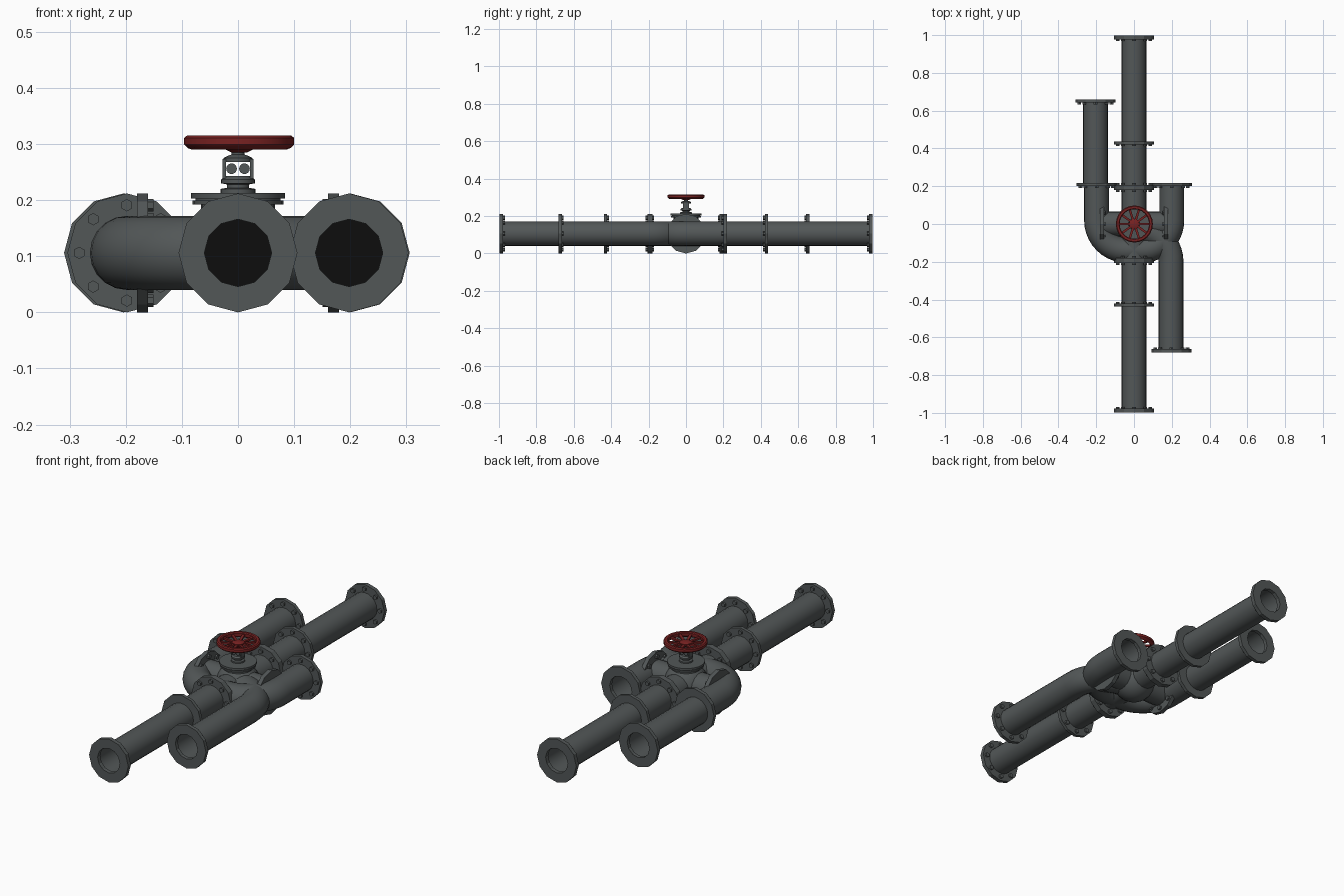
import bpy, bmesh, math
from mathutils import Vector, Matrix

if "Cube" in bpy.data.objects:
    bpy.data.objects.remove(bpy.data.objects["Cube"])

ZC, R, RF = 0.106, 0.066, 0.106   # pipe axis height, pipe radius, flange radius


def material(name, rgb):
    m = bpy.data.materials.new(name)
    m.diffuse_color = (*rgb, 1)
    m.use_nodes = True
    m.node_tree.nodes["Principled BSDF"].inputs["Base Color"].default_value = m.diffuse_color
    return m


IRON = material("iron_grey", (0.085, 0.095, 0.096))
RED = material("wheel_red", (0.19, 0.016, 0.016))
DARK = material("bore_black", (0.004, 0.004, 0.004))


def finish(bm, name, mat, smooth=True, recalc=True):
    if recalc:
        bmesh.ops.recalc_face_normals(bm, faces=bm.faces)
    me = bpy.data.meshes.new(name)
    bm.to_mesh(me)
    bm.free()
    ob = bpy.data.objects.new(name, me)
    bpy.context.collection.objects.link(ob)
    me.materials.append(mat)
    if smooth:
        bpy.ops.object.select_all(action='DESELECT')
        ob.select_set(True)
        bpy.context.view_layer.objects.active = ob
        bpy.ops.object.shade_smooth_by_angle(angle=math.radians(35))
    return ob


def bridge(bm, a, b):
    n = len(a)
    for i in range(n):
        bm.faces.new((a[i], a[(i + 1) % n], b[(i + 1) % n], b[i]))


def lathe(bm, profile, mtx, sides, closed=False):
    """Spin (radius, height) points about the local z axis."""
    rings = []
    for r, h in profile:
        rings.append([bm.verts.new(mtx @ Vector((r * math.cos(t), r * math.sin(t), h)))
                      for t in (2 * math.pi * i / sides for i in range(sides))])
    for a, b in zip(rings, rings[1:]):
        bridge(bm, a, b)
    if closed:
        bridge(bm, rings[-1], rings[0])
    else:
        bm.faces.new(rings[0])
        bm.faces.new(rings[-1])


def pipe(name, path, sides=20):
    """Open tube along a path in the pipe plane."""
    bm = bmesh.new()
    pts = [Vector((x, y, ZC)) for x, y in path]
    prev = None
    for i, p in enumerate(pts):
        d = (pts[min(i + 1, len(pts) - 1)] - pts[max(i - 1, 0)]).normalized()
        s = d.cross(Vector((0, 0, 1)))
        ring = [bm.verts.new(p + R * (math.cos(t) * s + Vector((0, 0, math.sin(t)))))
                for t in (2 * math.pi * k / sides for k in range(sides))]
        if prev:
            bridge(bm, prev, ring)
        prev = ring
    return finish(bm, name, IRON)


def arc(cx, cy, r, a0, a1, n=10):
    return [(cx + r * math.cos(math.radians(a0 + (a1 - a0) * i / n)),
             cy + r * math.sin(math.radians(a0 + (a1 - a0) * i / n))) for i in range(n + 1)]


def flange(name, x, y, direction, t=0.018, bolts=(1,)):
    """Ring with outer face at (x, y); direction points to the bolted side."""
    d = Vector((*direction, 0))
    mtx = Matrix.Translation((x, y, ZC)) @ d.to_track_quat('Z', 'Y').to_matrix().to_4x4()
    bm = bmesh.new()
    lathe(bm, [(0.06, 0), (RF, 0), (RF, t), (0.06, t)], mtx, 12, closed=True)
    for side in bolts:
        h = t + 0.004 if side > 0 else -0.004
        for k in range(8):
            a = k * math.pi / 4
            bmesh.ops.create_cone(
                bm, cap_ends=True, segments=6, radius1=0.011, radius2=0.011, depth=0.010,
                matrix=mtx @ Matrix.Translation((0.085 * math.cos(a), 0.085 * math.sin(a), h)))
    return finish(bm, name, IRON, smooth=False)


def bore(name, x, y):
    """Dark disc deep inside an open pipe end."""
    bm = bmesh.new()
    bmesh.ops.create_circle(bm, cap_ends=True, segments=16, radius=R - 0.001,
                            matrix=Matrix.Translation((x, y, ZC)) @ Matrix.Rotation(math.pi / 2, 4, 'X'))
    return finish(bm, name, DARK, smooth=False)


# Straight main line with its flanges, front and back
pipe("main_pipe", [(0, -0.995), (0, 0.995)])
for s, tag in ((-1, "front"), (1, "back")):
    flange(f"main_end_flange_{tag}", 0, s * 0.998, (0, -s), 0.02)
    flange(f"main_mid_flange_{tag}", 0, s * 0.438, (0, -s), 0.016)
    flange(f"valve_flange_{tag}", 0, s * 0.207, (0, -s), 0.028, (1, -1))
    bore(f"main_bore_{tag}", 0, s * 0.86)

# Cross branches of the valve body
pipe("valve_cross_branch", [(-0.178, 0), (0.178, 0)])
for s, tag in ((-1, "left"), (1, "right")):
    flange(f"valve_flange_{tag}", s * 0.18, 0, (-s, 0), 0.02)

# U-shaped bend under the valve
pipe("u_bend", [(-0.198, 0.205)] + arc(-0.038, 0.02, 0.16, 180, 270)
     + arc(0.04, 0.02, 0.16, 270, 360) + [(0.2, 0.205)])
flange("u_bend_flange_right", 0.2, 0.218, (0, -1), 0.018)
flange("u_bend_flange_left", -0.198, 0.218, (0, -1), 0.018)
bore("u_bend_bore", 0.2, 0.08)

# Left branch to the back
pipe("left_pipe", [(-0.204, 0.2), (-0.204, 0.655)])
flange("left_pipe_flange", -0.204, 0.66, (0, -1), 0.018)
bore("left_pipe_bore", -0.204, 0.52)

# Right branch to the front, bending into the valve
pipe("right_pipe", [(0.196, -0.675)] + arc(0.03, -0.2, 0.166, 0, 90))
flange("right_pipe_flange", 0.198, -0.681, (0, 1), 0.018)
bore("right_pipe_bore", 0.196, -0.54)

# Round valve body
bm = bmesh.new()
bmesh.ops.create_uvsphere(bm, u_segments=24, v_segments=14, radius=0.099,
                          matrix=Matrix.Translation((0, 0, ZC)))
finish(bm, "valve_body", IRON)

# Bonnet and gland stack
bm = bmesh.new()
lathe(bm, [(0.066, 0.14), (0.066, 0.192), (0.081, 0.192), (0.081, 0.199), (0.076, 0.199),
           (0.076, 0.203), (0.084, 0.203), (0.084, 0.213), (0.031, 0.213), (0.031, 0.220),
           (0.020, 0.222), (0.020, 0.228), (0.030, 0.230), (0.030, 0.237), (0.022, 0.243)],
      Matrix.Identity(4), 24)
finish(bm, "bonnet", IRON)

# Open yoke: two posts, a top plate and two cross pins
bm = bmesh.new()
for s in (-1, 1):
    bmesh.ops.create_cube(bm, size=1, matrix=Matrix.Translation((s * 0.0245, 0, 0.256))
                          @ Matrix.Diagonal((0.006, 0.03, 0.034, 1)))
    bmesh.ops.create_cone(bm, cap_ends=True, segments=16, radius1=0.0095, radius2=0.0095, depth=0.034,
                          matrix=Matrix.Translation((s * 0.0115, 0, 0.256))
                          @ Matrix.Rotation(math.pi / 2, 4, 'X'))
lathe(bm, [(0.026, 0.268), (0.026, 0.275), (0.018, 0.279), (0.012, 0.281), (0.012, 0.305)],
      Matrix.Identity(4), 16)
finish(bm, "yoke_and_stem", IRON)

# Handwheel: rim, hub and sloping spokes
bm = bmesh.new()
lathe(bm, [(0.078, 0.296), (0.084, 0.290), (0.092, 0.293), (0.098, 0.299), (0.098, 0.311),
           (0.093, 0.315), (0.082, 0.315), (0.078, 0.311)], Matrix.Identity(4), 24, closed=True)
lathe(bm, [(0.014, 0.285), (0.024, 0.290), (0.027, 0.297), (0.027, 0.304), (0.018, 0.308)],
      Matrix.Identity(4), 16)
for k in range(10):
    bmesh.ops.create_cube(bm, size=1, matrix=Matrix.Rotation(k * math.pi / 5, 4, 'Z')
                          @ Matrix.Translation((0.052, 0, 0.300))
                          @ Matrix.Rotation(-0.1, 4, 'Y') @ Matrix.Diagonal((0.062, 0.012, 0.009, 1)))
wheel = finish(bm, "handwheel", RED)
wheel.location.x = 0.002
